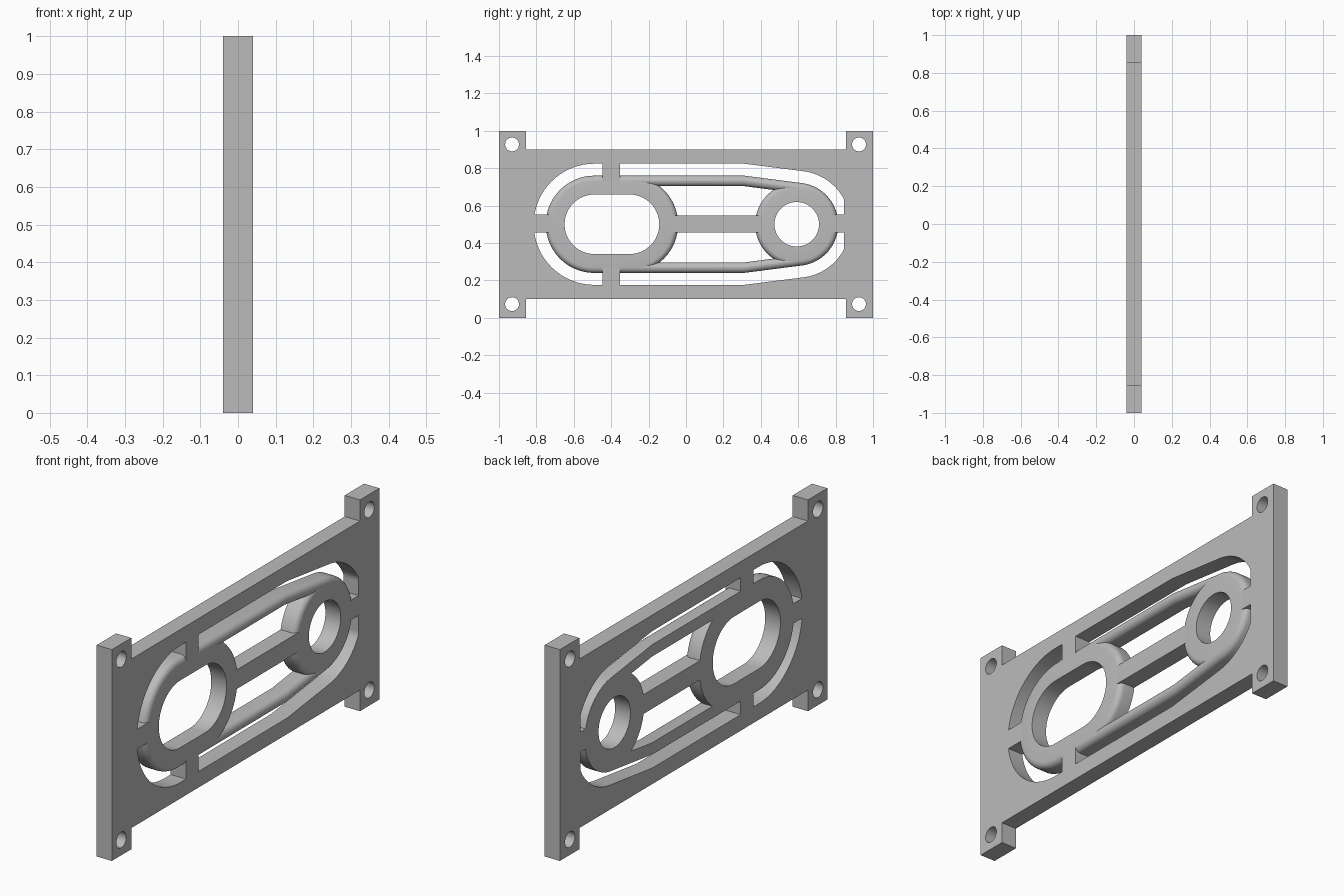
import bpy, bmesh
from math import sin, cos, pi, radians

cube = bpy.data.objects.get("Cube")
if cube:
    bpy.data.objects.remove(cube, do_unlink=True)

T = 0.04            # half thickness of the plate
MID = 0.5           # height of the long axis
FILLET = 0.028
BIG, SMALL = 0.26, 0.222          # end radii of the link
BIG_Y, BOSS_Y, SMALL_Y = -0.49, -0.302, 0.592

metal = bpy.data.materials.new("plain grey")
metal.use_nodes = True
grey = (0.5, 0.5, 0.5, 1)
metal.diffuse_color = grey
metal.node_tree.nodes["Principled BSDF"].inputs["Base Color"].default_value = grey


def arc(y, z, r, start, end, steps=32):
    angles = [radians(start + (end - start) * i / steps) for i in range(steps + 1)]
    return [(y + r * cos(a), z + r * sin(a)) for a in angles]


def link_outline(off):
    """Link contour, offset outwards by off."""
    big, small, knee = BIG + off, SMALL + off, 0.31
    return (arc(BIG_Y, MID, big, 90, 270) + [(knee, MID - big)]
            + arc(SMALL_Y, MID, small, -82, 82, 48) + [(knee, MID + big)])


def oval_outline(off):
    return (arc(BIG_Y, MID, BIG + off, 90, 270)
            + arc(BOSS_Y, MID, BIG + off, -90, 90))


def round_outline(off):
    return arc(SMALL_Y, MID, SMALL + off, 0, 360, 64)[:-1]


def finish(name, bm):
    bmesh.ops.recalc_face_normals(bm, faces=bm.faces)
    mesh = bpy.data.meshes.new(name)
    bm.to_mesh(mesh)
    bm.free()
    obj = bpy.data.objects.new(name, mesh)
    bpy.context.collection.objects.link(obj)
    mesh.materials.append(metal)
    smooth(obj)
    return obj


def smooth(obj):
    bpy.ops.object.select_all(action='DESELECT')
    obj.select_set(True)
    bpy.context.view_layer.objects.active = obj
    bpy.ops.object.shade_smooth_by_angle(angle=radians(30))


def ring(name, outline, width, round_inside):
    """Sweep a cross-section with rounded front edges around an outline."""
    turn = [i * pi / 12 for i in range(7)]
    section = [(0, -T)] + [(FILLET * (cos(a) - 1), T - FILLET * (1 - sin(a))) for a in turn]
    if round_inside:
        section += [(-width - off, x) for off, x in reversed(section)]
    else:
        section += [(-width, T), (-width, -T)]
    bm = bmesh.new()
    loops = [[bm.verts.new((x, y, z)) for y, z in outline(off)] for off, x in section]
    for a, b in zip(loops, loops[1:] + loops[:1]):
        for i in range(len(a)):
            j = (i + 1) % len(a)
            bm.faces.new((a[i], a[j], b[j], b[i]))
    return finish(name, bm)


def block(name, y0, y1, z0, z1):
    bm = bmesh.new()
    bmesh.ops.create_cube(bm, size=1)
    bmesh.ops.scale(bm, vec=(2 * T, y1 - y0, z1 - z0), verts=bm.verts)
    bmesh.ops.translate(bm, vec=(0, (y0 + y1) / 2, (z0 + z1) / 2), verts=bm.verts)
    return finish(name, bm)


# Plate: notched outline with the link opening and four corner holes
corner = [(0.855, 0.1), (0.855, 0), (1, 0)]
lower = [(-y, z) for y, z in reversed(corner)] + corner
contours = [lower + [(y, 1 - z) for y, z in reversed(lower)]]
contours.append([(min(y, 0.845), z) for y, z in link_outline(0.064)])
for y in (-0.93, 0.925):
    for z in (0.073, 0.927):
        contours.append(arc(y, z, 0.037, 0, 360)[:-1])

curve = bpy.data.curves.new("plate", 'CURVE')
curve.dimensions = '2D'
curve.fill_mode = 'BOTH'
curve.extrude = T
for points in contours:
    spline = curve.splines.new('POLY')
    spline.points.add(len(points) - 1)
    for p, (y, z) in zip(spline.points, points):
        p.co = (y, z, 0, 1)
    spline.use_cyclic_u = True
flat = bpy.data.objects.new("plate_profile", curve)
bpy.context.collection.objects.link(flat)
bpy.context.view_layer.update()
filled = flat.evaluated_get(bpy.context.evaluated_depsgraph_get()).to_mesh()
bm = bmesh.new()
bm.from_mesh(filled)
for v in bm.verts:
    v.co = (v.co.z, v.co.x, v.co.y)
bmesh.ops.remove_doubles(bm, verts=bm.verts, dist=0.0001)
bpy.data.objects.remove(flat, do_unlink=True)
finish("plate", bm)

# Link: rounded rim, two bosses and the middle bar
ring("link_rim", link_outline, 0.056, True)
ring("oval_boss", oval_outline, 0.101, False)
ring("round_boss", round_outline, 0.103, False)
block("middle_bar", -0.1, 0.43, 0.457, 0.548)

# Bridges joining the link to the plate
block("top_bridge", -0.446, -0.352, 0.7, 0.83)
block("bottom_bridge", -0.446, -0.352, 0.17, 0.3)
block("front_bridge", -0.83, -0.7, 0.457, 0.551)
block("back_bridge", 0.76, 0.86, 0.457, 0.551)
